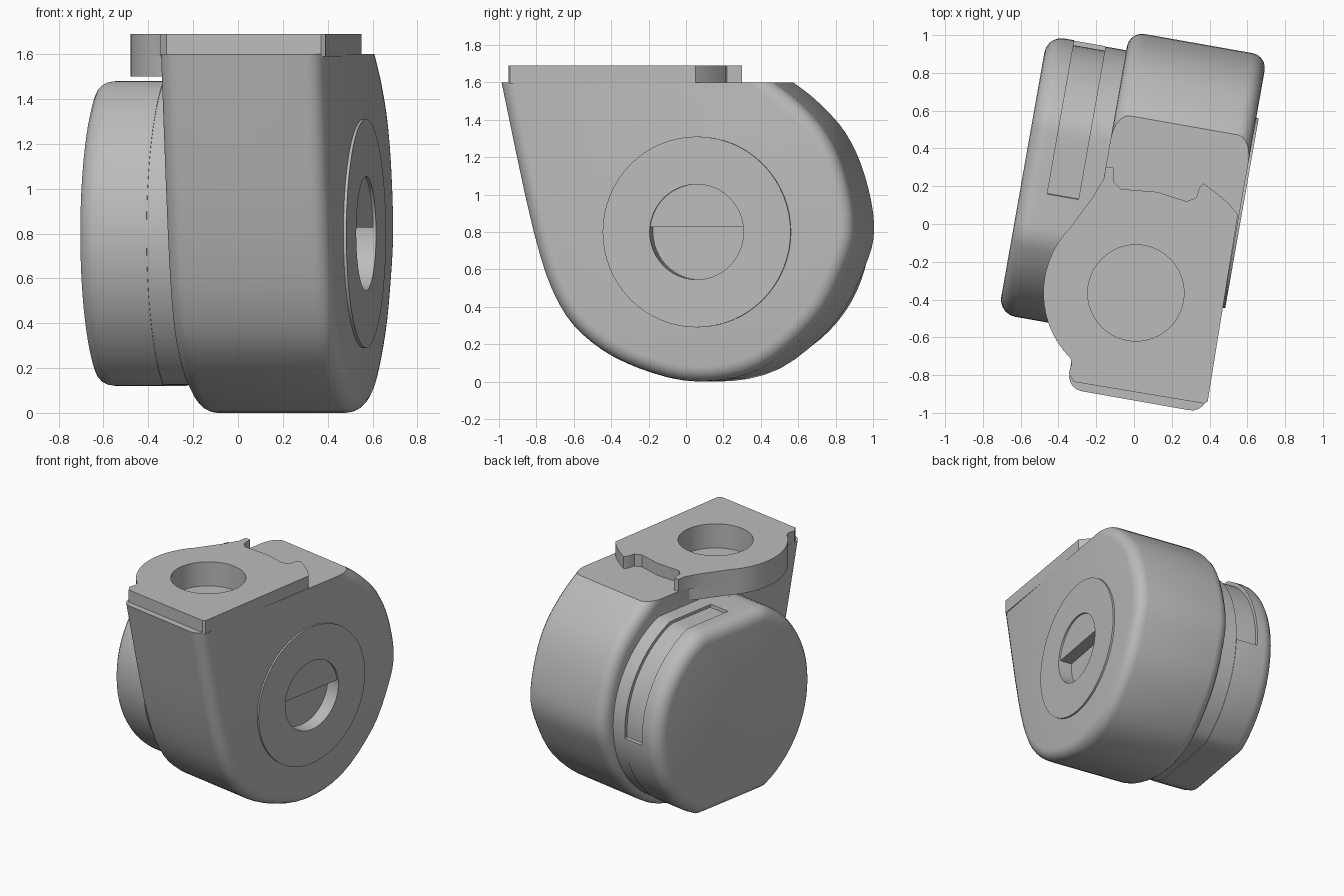
import bpy, bmesh, math
from mathutils import Matrix, Vector

cube = bpy.data.objects.get("Cube")
if cube:
    bpy.data.objects.remove(cube, do_unlink=True)

grey = bpy.data.materials.new("plain_grey")
grey.use_nodes = True
grey.diffuse_color = (0.5, 0.5, 0.5, 1)
grey.node_tree.nodes["Principled BSDF"].inputs["Base Color"].default_value = (0.5, 0.5, 0.5, 1)

TURN = Matrix.Rotation(math.radians(-10), 4, 'Z')   # housing is turned about z
AXIS_Y, AXIS_Z = 0.155, 0.8                         # shaft centre


def prism(name, pts, lo, hi, axis='X', bevel=0, bevel_if=None):
    """Extrude an outline along the turned shaft axis (X) or straight up (Z)."""
    place = (lambda p, h: (h, p[0], p[1])) if axis == 'X' else (lambda p, h: (p[0], p[1], h))
    bm = bmesh.new()
    a = [bm.verts.new(place(p, lo)) for p in pts]
    b = [bm.verts.new(place(p, hi)) for p in pts]
    bm.faces.new(a)
    bm.faces.new(b)
    n = len(pts)
    for i in range(n):
        j = (i + 1) % n
        bm.faces.new((a[i], a[j], b[j], b[i]))
    bmesh.ops.recalc_face_normals(bm, faces=bm.faces)
    if bevel:
        edges = [e for e in bm.edges if bevel_if(*[v.co for v in e.verts])]
        bmesh.ops.bevel(bm, geom=edges, offset=bevel, segments=5, profile=0.5,
                        affect='EDGES', clamp_overlap=True)
    if axis == 'X':
        bm.transform(TURN)
    mesh = bpy.data.meshes.new(name)
    bm.to_mesh(mesh)
    bm.free()
    mesh.materials.append(grey)
    ob = bpy.data.objects.new(name, mesh)
    bpy.context.collection.objects.link(ob)
    return ob


def arc(cx, cy, r, start, end, n):
    steps = [math.radians(start + (end - start) * i / n) for i in range(n + 1)]
    return [(cx + r * math.cos(t), cy + r * math.sin(t)) for t in steps]


def circle(cx, cy, r, n=48):
    return arc(cx, cy, r, 0, 360, n)[:-1]


def smooth_path(pts, steps=4):
    """Catmull-Rom curve through the points."""
    p = [Vector(q) for q in [pts[0]] + pts + [pts[-1]]]
    out = []
    for i in range(1, len(p) - 2):
        a, b, c, d = p[i - 1:i + 3]
        for k in range(steps):
            t = k / steps
            out.append(0.5 * (2 * b + (c - a) * t + (2 * a - 5 * b + 4 * c - d) * t ** 2
                              + (3 * b - a - 3 * c + d) * t ** 3))
    return [tuple(q) for q in out] + [pts[-1]]


def cut(ob, cutter):
    mod = ob.modifiers.new("cut", 'BOOLEAN')
    mod.operation = 'DIFFERENCE'
    mod.solver = 'EXACT'
    mod.object = cutter
    bpy.context.view_layer.objects.active = ob
    bpy.ops.object.modifier_apply(modifier=mod.name)


# Main housing: teardrop profile with a flat top and rounded rims
profile = smooth_path([(-.92, 1.6), (-.745, .8), (-.61, .42), (-.43, .21), (-.17, .07),
                       (.15, 0), (.49, .07), (.79, .32), (.945, .6), (1.0, .82),
                       (.95, 1.1), (.845, 1.33), (.69, 1.5), (.56, 1.6)])
housing = prism("housing", profile, -.2, .54, bevel=.08,
                bevel_if=lambda p, q: abs(p.x - q.x) < 1e-4 and min(p.z, q.z) < 1.59)


# Side drum: round outline with flattened top and bottom
def drum_outline(scale, start=0, end=360, n=72):
    flat = .68
    return [(AXIS_Y + scale * x, AXIS_Z + scale * max(-flat, min(flat, z)))
            for x, z in arc(0, 0, .748, start, end, n)]


drum = prism("drum_cap", drum_outline(1)[:-1], -.625, -.31, bevel=.09,
             bevel_if=lambda p, q: p.x < -.62 and q.x < -.62)
prism("drum_neck", drum_outline(.994)[:-1], -.312, -.1)

# Shallow slot around the upper back of the drum
slot = prism("slot_cutter", drum_outline(.965, -4, 96, 24) + drum_outline(1.15, 96, -4, 24),
             -.48, -.25)
cut(drum, slot)

# Mounting plate on top, with a round lobe and a notched back edge
HOLE_X, HOLE_Y = .01, -.365
lobe = arc(HOLE_X, HOLE_Y, .49, 135, 225, 14)
front = [(-.33, -.74), (-.345, -.79), (-.32, -.835), (.37, -.95), (.39, -.94)]
back = [(.55, .05), (.5, .11), (.43, .17), (.365, .215), (.345, .19), (.33, .14), (.28, .12),
        (.12, .17), (-.07, .185), (-.105, .22), (-.11, .3), (-.15, .3), (-.16, .24), (-.22, .14)]
plate = prism("mounting_plate", lobe + front + back, 1.59, 1.69, 'Z')
prism("plate_overhang", lobe + [(-.315, -.72), (-.15, .22), (-.22, .14)], 1.5, 1.6, 'Z')

# Side boss: thin raised disc
boss = prism("side_boss", circle(AXIS_Y, AXIS_Z, .51, 64), .5, .553)

# Holes in the plate and boss
top_hole = prism("top_hole_cutter", circle(HOLE_X, HOLE_Y, .255), 1.51, 1.8, 'Z')
side_hole = prism("side_hole_cutter", circle(AXIS_Y, AXIS_Z, .255), .45, .65)
for ob in (housing, plate):
    cut(ob, top_hole)
for ob in (housing, boss):
    cut(ob, side_hole)
for helper in (slot, top_hole, side_hole):
    bpy.data.objects.remove(helper, do_unlink=True)

# Half-round shutter filling the upper part of the side hole
prism("hole_shutter", arc(AXIS_Y, AXIS_Z, .255, 6, 174, 24), .44, .54)

# Smooth shading with sharp edges kept
for ob in bpy.context.view_layer.objects:
    ob.select_set(ob.type == 'MESH' and ob.data.materials[:1] == [grey])
bpy.context.view_layer.objects.active = housing
bpy.ops.object.shade_smooth_by_angle(angle=math.radians(30))
